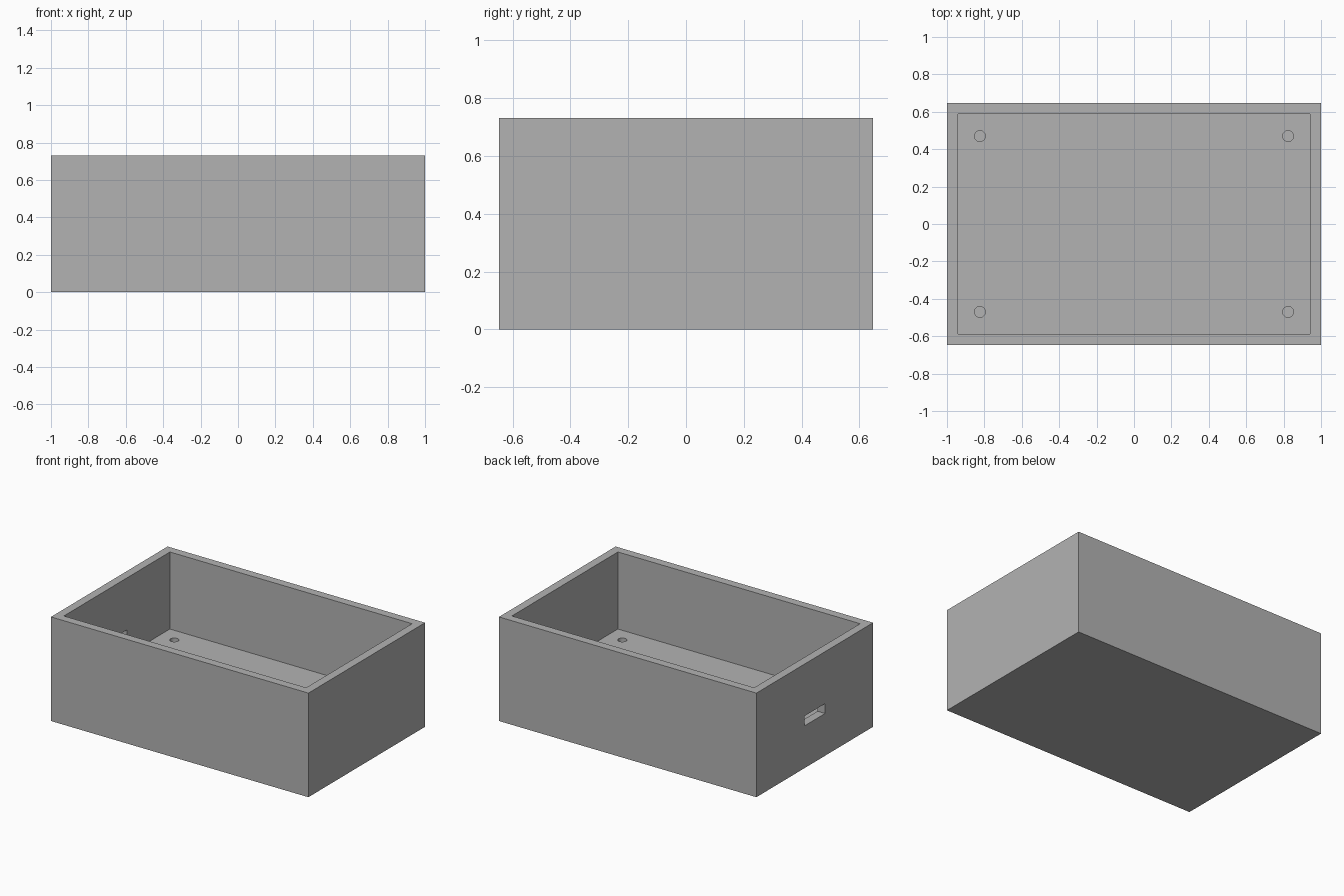
import bpy

default_cube = bpy.data.objects.get("Cube")
if default_cube:
    bpy.data.objects.remove(default_cube, do_unlink=True)

LENGTH, WIDTH, HEIGHT = 2.0, 1.294, 0.731
WALL, FLOOR = 0.059, 0.19
HOLE_RADIUS, HOLE_DEPTH = 0.029, 0.12

grey = bpy.data.materials.new("plain_grey")
grey.use_nodes = True
colour = (0.45, 0.45, 0.45, 1)
grey.diffuse_color = colour
grey.node_tree.nodes["Principled BSDF"].inputs["Base Color"].default_value = colour


def block(name, low, high):
    """Box spanning two opposite corners."""
    centre = [(a + b) / 2 for a, b in zip(low, high)]
    bpy.ops.mesh.primitive_cube_add(size=1, location=centre)
    obj = bpy.context.object
    obj.name = name
    obj.scale = [b - a for a, b in zip(low, high)]
    bpy.ops.object.transform_apply(location=True, rotation=False, scale=True)
    obj.data.materials.append(grey)
    return obj


def cut(target, cutter):
    """Subtract the cutter from the target and discard it."""
    cutter.hide_render = True
    mod = target.modifiers.new("cut", 'BOOLEAN')
    mod.operation = 'DIFFERENCE'
    mod.solver = 'EXACT'
    mod.object = cutter
    bpy.context.view_layer.objects.active = target
    bpy.ops.object.modifier_apply(modifier=mod.name)
    bpy.data.objects.remove(cutter, do_unlink=True)


# Open-topped box with a thick floor
x, y = LENGTH / 2, WIDTH / 2
box = block("open_box", (-x, -y, 0), (x, y, HEIGHT))
cut(box, block("cavity_cutter", (WALL - x, WALL - y, FLOOR),
               (x - WALL, y - WALL, HEIGHT + 0.2)))

# Cable slot through one end wall
cut(box, block("slot_cutter", (-x - 0.1, -0.115, 0.297),
               (-x + WALL + 0.05, 0.115, 0.366)))

# Blind screw holes near the floor corners
for sx in (-1, 1):
    for sy in (-1, 1):
        bpy.ops.mesh.primitive_cylinder_add(
            vertices=32, radius=HOLE_RADIUS, depth=2 * HOLE_DEPTH,
            location=(sx * 0.824, sy * 0.47, FLOOR))
        hole = bpy.context.object
        hole.name = "screw_hole_cutter"
        hole.data.materials.append(grey)
        cut(box, hole)

# Smooth hole walls, sharp box edges
bpy.ops.object.select_all(action='DESELECT')
box.select_set(True)
bpy.context.view_layer.objects.active = box
bpy.ops.object.shade_smooth_by_angle()
